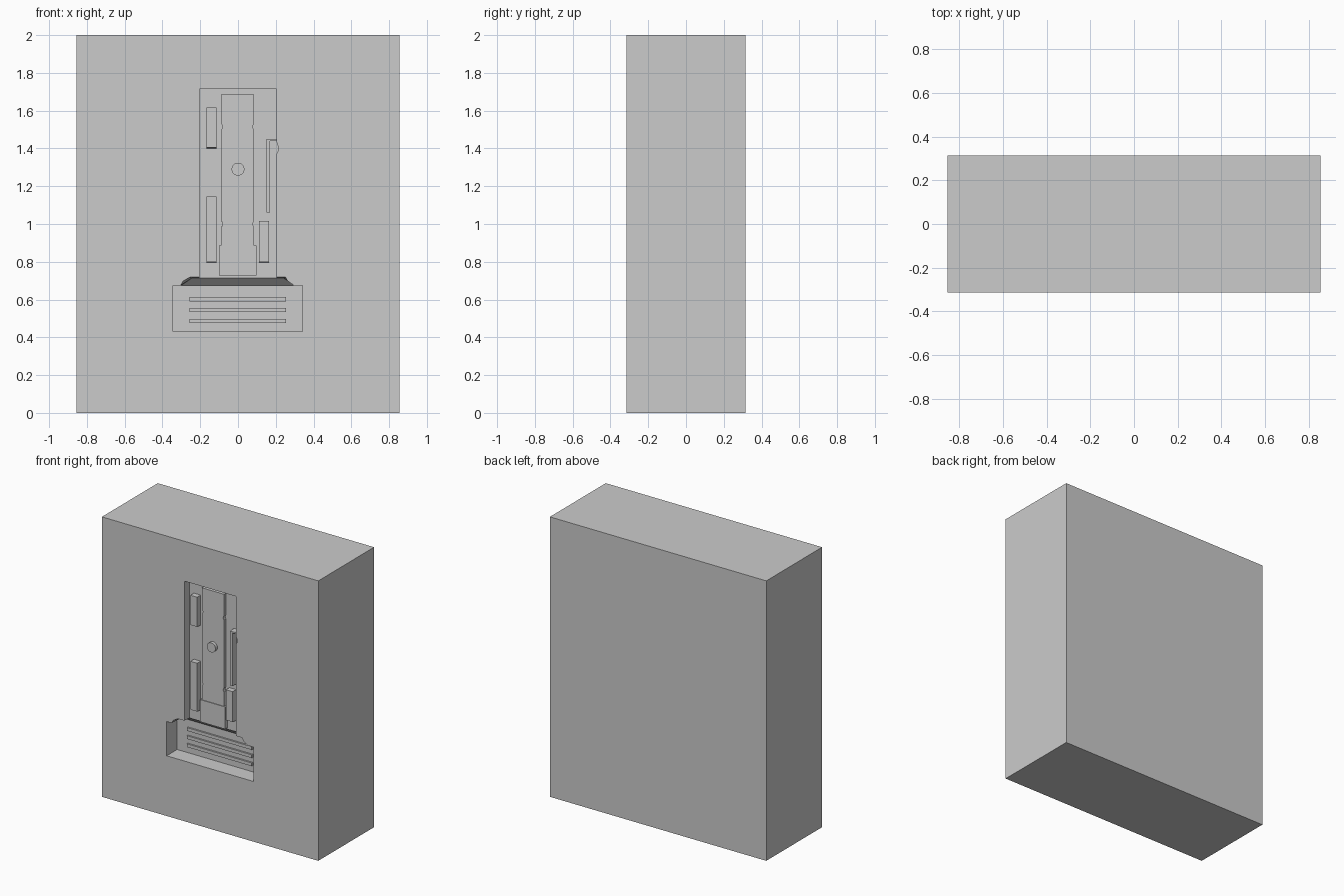
import bpy, bmesh, math

if "Cube" in bpy.data.objects:
    bpy.data.objects.remove(bpy.data.objects["Cube"])

F = -0.315  # y of the front face


def prism(name, pts, d0, d1):
    """Extrude an (x, z) outline from depth d0 to depth d1 behind the front face."""
    bm = bmesh.new()
    face = bm.faces.new([bm.verts.new((x, F + d0, z)) for x, z in pts])
    ext = bmesh.ops.extrude_face_region(bm, geom=[face])
    for v in ext["geom"]:
        if isinstance(v, bmesh.types.BMVert):
            v.co.y = F + d1
    bmesh.ops.recalc_face_normals(bm, faces=bm.faces)
    me = bpy.data.meshes.new(name)
    bm.to_mesh(me)
    bm.free()
    ob = bpy.data.objects.new(name, me)
    bpy.context.collection.objects.link(ob)
    return ob


def box(name, x0, x1, z0, z1, d0, d1):
    return prism(name, [(x0, z0), (x1, z0), (x1, z1), (x0, z1)], d0, d1)


def disc(name, x, z, rx, rz, n, d0, d1):
    return prism(name, [(x + rx * math.cos(2 * math.pi * i / n),
                         z + rz * math.sin(2 * math.pi * i / n)) for i in range(n)], d0, d1)


def cut(target, cutter):
    cutter.hide_render = True
    m = target.modifiers.new("cut", 'BOOLEAN')
    m.operation, m.solver, m.object = 'DIFFERENCE', 'EXACT', cutter
    bpy.context.view_layer.objects.active = target
    bpy.ops.object.modifier_apply(modifier=m.name)
    bpy.data.objects.remove(cutter)


# Mould block with its stepped recess
block = box("mould_block", -0.855, 0.855, 0, 2, 0, 0.63)
FLOOR, DEEP = 0.058, 0.118
cut(block, box("handle_cutter", -0.343, 0.342, 0.43, 0.675, -0.1, DEEP))
cut(block, box("slot_cutter", -0.203, 0.203, 0.70, 1.715, -0.1, FLOOR))

# Tapered shoulder between handle and slot
shoulder = prism("shoulder_cutter", [(-0.307, 0.67), (0.303, 0.67), (0.272, 0.724), (-0.275, 0.724)],
                 -0.1, DEEP - 0.008)
for v in shoulder.data.vertices:
    if v.co.y > F and v.co.z > 0.7:
        v.co.y = F + FLOOR + 0.003
        v.co.x *= 0.88
        v.co.z = 0.715
cut(block, shoulder)

# Latch bump in the side wall
cut(block, prism("latch_cutter", [(0.19, 1.44), (0.203, 1.436), (0.211, 1.415), (0.214, 1.40),
                                  (0.211, 1.385), (0.203, 1.37), (0.19, 1.37)], -0.1, FLOOR - 0.004))

# Raised centre rail with small edge notches
B = FLOOR + 0.01
rail = box("centre_rail", -0.089, 0.086, 0.88, 1.685, 0.035, B)
for x in (-0.089, 0.086):
    for z in (1.0, 1.515):
        cut(rail, disc("notch_cutter", x, z, 0.007, 0.014, 12, 0.0, 0.1))
box("rail_foot", -0.1, 0.098, 0.727, 0.885, 0.03, B)
disc("centre_pin", 0, 1.29, 0.034, 0.034, 32, 0.012, 0.045)

# Side blocks, with a slight draft on the underside
for name, x0, x1, z0, z1 in (("upper_left_block", -0.168, -0.115, 1.405, 1.617),
                             ("lower_left_block", -0.168, -0.115, 0.80, 1.145),
                             ("right_block", 0.112, 0.165, 0.80, 1.017)):
    ob = box(name, x0, x1, z0, z1, 0.018, B)
    for v in ob.data.vertices:
        if v.co.y > F + 0.03 and v.co.z < z0 + 0.01:
            v.co.z -= 0.005

# Hooked fin forming the latch gap
prism("latch_fin", [(0.15, 1.06), (0.17, 1.06), (0.17, 1.44), (0.208, 1.44), (0.208, 1.45), (0.15, 1.45)],
      0.01, B)

# Grip ribs on the handle floor
for i in range(3):
    z = 0.475 + 0.058 * i
    box("grip_rib_%d" % i, -0.258, 0.255, z, z + 0.023, DEEP - 0.012, DEEP + 0.01)
